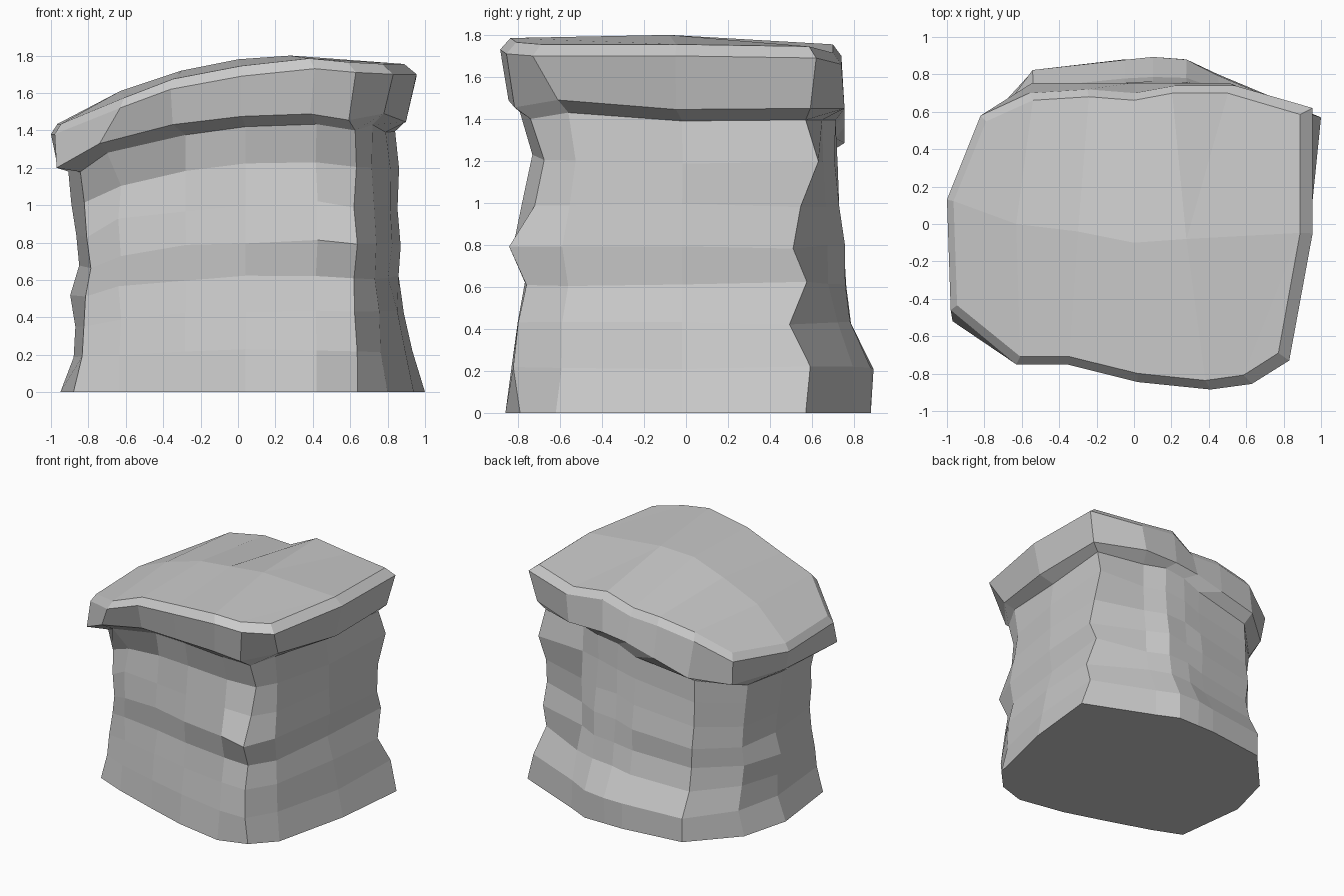
import bpy, random
from mathutils import Vector

if "Cube" in bpy.data.objects:
    bpy.data.objects.remove(bpy.data.objects["Cube"])

random.seed(4)

# Footprint, counter-clockwise from the front left corner
BASE = [(-.88, -.47), (-.64, -.57), (-.28, -.69), (.04, -.79), (.42, -.86), (.64, -.80),
        (.80, -.62), (.94, -.02), (1.0, .57), (.45, .80), (.28, .88), (.10, .88),
        (-.05, .88), (-.54, .82), (-.85, .48), (-.95, .10)]
# Widest edge of the sloping cap
RIM = [(-.98, -.46, 1.38), (-.63, -.75, 1.52), (-.36, -.75, 1.62), (.02, -.845, 1.69),
       (.41, -.885, 1.73), (.63, -.855, 1.71), (.83, -.73, 1.70), (.955, -.05, 1.70),
       (.955, .62, 1.69), (.54, .74, 1.66), (.22, .74, 1.70), (0, .70, 1.61),
       (-.25, .72, 1.61), (-.56, .70, 1.56), (-.82, .58, 1.42), (-1.0, .13, 1.38)]
# Body levels: height fraction, scale of left, right, front, back,
# then y of the right rear corner and of the right front corner
LEVELS = [(0, 1, 1, 1, 1, .57, -.79), (.157, .93, .945, .965, 1, .60, -.82),
          (.305, .92, .90, .94, .89, .50, -.81), (.44, .935, .865, .90, .855, .58, -.77),
          (.567, .90, .87, .94, .85, .51, -.83), (.71, .90, .86, .89, .82, .55, -.73),
          (.86, .93, .86, .86, .81, .63, -.67), (1, .955, .84, .92, .81, .57, -.74)]
N = len(BASE)


def body_top(i):
    x, y, z = RIM[i]
    if y > .55:
        return 1.395 - .25 * max(0, .1 - x)
    return z - .2 - .11 * min(1, max(0, (x + 1) / 1.6))


def body_ring(level):
    f, left, right, front, back, rear_y, front_y = level
    wob = .015 if 0 < f < 1 else 0
    ring = []
    for i, (x, y) in enumerate(BASE):
        w = min(1, max(0, (abs(x) - .6) / .3))
        px = x * (1 + w * ((left if x < 0 else right) - 1))
        py = y * (front if y < 0 else back)
        py = {8: rear_y, 5: front_y}.get(i, py)
        k = 1 + random.uniform(-wob, wob)
        ring.append(Vector((px * k, py * k, f * body_top(i) + random.uniform(-wob, wob) * .7)))
    return ring


def make(name, rings, faces, extra=()):
    verts = [v for r in rings for v in r] + list(extra)
    for r in range(len(rings) - 1):
        for i in range(N):
            j = (i + 1) % N
            faces.append((r * N + i, r * N + j, (r + 1) * N + j, (r + 1) * N + i))
    me = bpy.data.meshes.new(name)
    me.from_pydata(verts, [], faces)
    me.update()
    ob = bpy.data.objects.new(name, me)
    bpy.context.collection.objects.link(ob)
    return ob


# Rough stone body, closed underneath
body = [body_ring(l) for l in LEVELS]
body[-1][1] = Vector((-.70, -.58, 1.28))
body[-1][6] = Vector((.72, -.56, 1.43))
make("stone_body", body, [tuple(reversed(range(N)))])

# Cap: undercut, lower edge, rim, bevelled top edge
rim = [Vector(p) for p in RIM]
lower = []
for i, p in enumerate(rim):
    y = .755 if p.y > .65 else p.y * .955
    lower.append(Vector((p.x * (.97 if p.x < 0 else .94), y, body_top(i) + .055)))
lower[0] = Vector((-.97, -.52, 1.20))
lower[1] = Vector((-.74, -.66, 1.33))
lower[6] = Vector((.78, -.61, 1.49))
bevel = [Vector((p.x * (.965 if p.x < 0 else .93), p.y * .945, p.z + .055)) for p in rim]

# Gently domed top surface through a middle row of points
mid = [Vector((-.63, 0, 1.61)), Vector((-.30, -.04, 1.72)),
       Vector((0, -.10, 1.78)), Vector((.28, -.08, 1.80))]
T, M = 3 * N, 4 * N
top = [(0, 1, 'a', 15), (1, 2, 'b', 'a'), (2, 3, 'c', 'b'), (3, 4, 'd', 'c'), (4, 5, 7, 'd'),
       (5, 6, 7), (15, 'a', 13, 14), ('a', 'b', 12, 13), ('b', 'c', 11, 12),
       ('c', 'd', 10, 11), ('d', 9, 10), ('d', 7, 8, 9)]
faces = [tuple(M + 'abcd'.index(k) if isinstance(k, str) else T + k for k in f) for f in top]
make("stone_cap", [body[-1], lower, rim, bevel], faces, mid)
